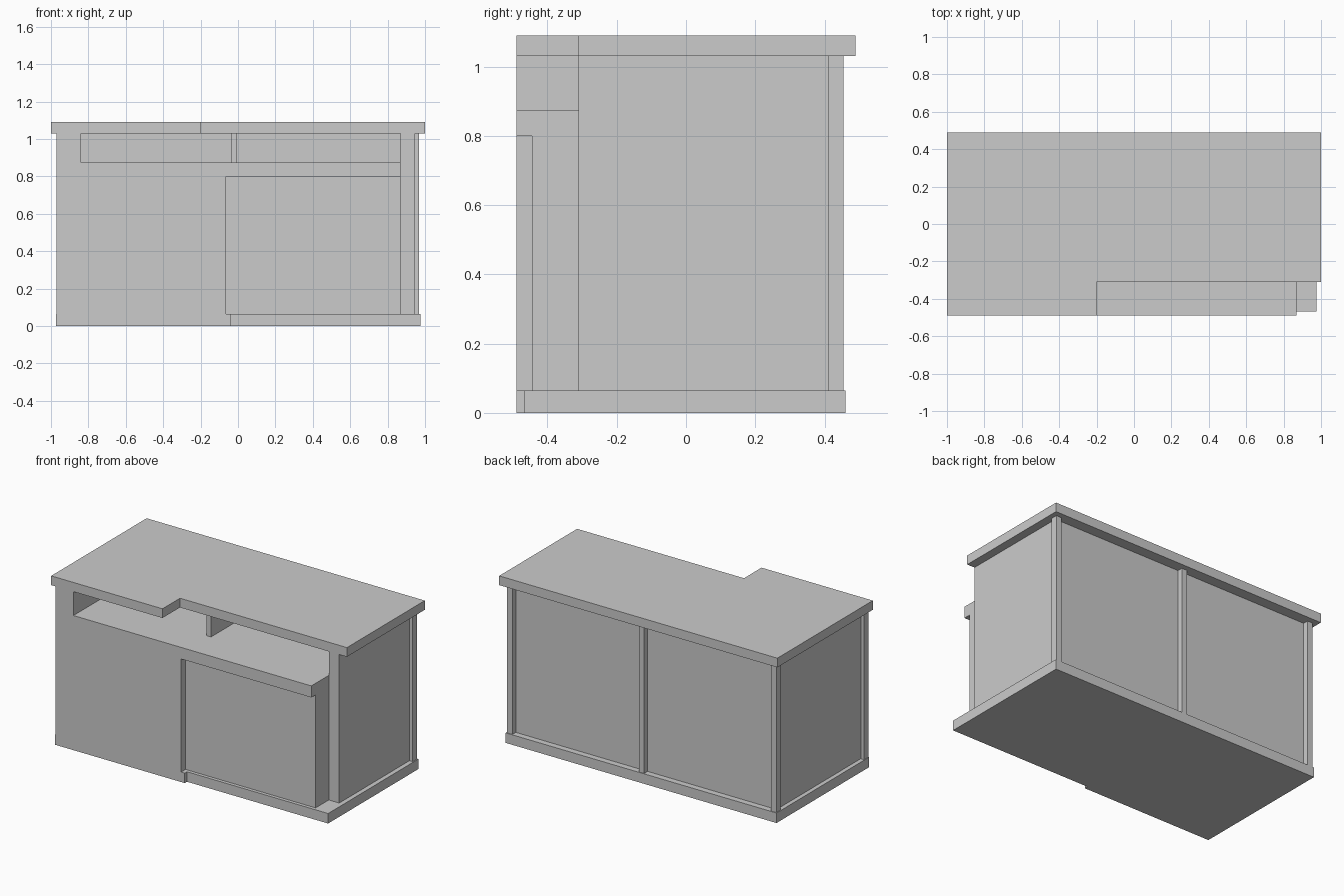
import bpy
import bmesh

cube = bpy.data.objects.get("Cube")
if cube:
    bpy.data.objects.remove(cube, do_unlink=True)

grey = bpy.data.materials.new("plain_grey")
grey.use_nodes = True
colour = (0.6, 0.6, 0.6, 1)
grey.diffuse_color = colour
grey.node_tree.nodes["Principled BSDF"].inputs["Base Color"].default_value = colour


def prism(name, outline, z0, z1):
    """Extrude a plan outline from z0 up to z1."""
    bm = bmesh.new()
    face = bm.faces.new([bm.verts.new((x, y, z0)) for x, y in outline])
    top = bmesh.ops.extrude_face_region(bm, geom=[face])["geom"]
    verts = [v for v in top if isinstance(v, bmesh.types.BMVert)]
    bmesh.ops.translate(bm, verts=verts, vec=(0, 0, z1 - z0))
    bmesh.ops.recalc_face_normals(bm, faces=bm.faces)
    mesh = bpy.data.meshes.new(name)
    bm.to_mesh(mesh)
    bm.free()
    mesh.materials.append(grey)
    obj = bpy.data.objects.new(name, mesh)
    bpy.context.collection.objects.link(obj)
    return obj


def box(name, x0, x1, y0, y1, z0, z1):
    return prism(name, [(x0, y0), (x1, y0), (x1, y1), (x0, y1)], z0, z1)


def stepped(name, x0, x1, y0, y1, step_x, step_y, z0, z1):
    """Slab whose front edge steps back to step_y to the right of step_x."""
    outline = [(x0, y0), (step_x, y0), (step_x, step_y),
               (x1, step_y), (x1, y1), (x0, y1)]
    return prism(name, outline, z0, z1)


FLOOR, SHELF, UNDER, TOP = 0.065, 0.875, 1.03, 1.09
FRONT, INNER, BACK = -0.49, -0.445, 0.42
SIDE, END, SET = 0.945, 0.87, -0.31

# Worktop and plinth
stepped("worktop", -1, 1, FRONT, 0.49, -0.2, SET, UNDER, TOP)
stepped("plinth", -0.973, 0.975, FRONT, 0.46, -0.04, -0.467, 0, FLOOR)

# Cabinet body below the shelf
stepped("cabinet_body", -SIDE, SIDE, INNER, BACK, END, SET, FLOOR, SHELF)

# Walls around the open shelf
box("left_upper_wall", -SIDE, -0.84, INNER, BACK, SHELF, UNDER)
box("right_upper_wall", END, SIDE, SET, BACK, SHELF, UNDER)
box("back_upper_wall", -0.84, END, BACK - 0.03, BACK, SHELF, UNDER)
box("shelf_divider", -0.037, -0.005, -0.27, BACK - 0.03, SHELF, UNDER)

# Front boards and the shelf lip
box("front_board", -0.97, -0.065, FRONT, INNER, FLOOR, SHELF)
box("front_left_stile", -0.97, -0.84, FRONT, INNER, SHELF, UNDER)
box("shelf_lip", -0.065, END, FRONT, INNER, 0.8, SHELF)

# Back posts
for name, x0, x1 in (("back_right_post", -0.968, -0.93),
                     ("back_middle_post", -0.018, 0.02),
                     ("back_left_post", 0.93, 0.968)):
    box(name, x0, x1, 0.412, 0.455, FLOOR, UNDER)
